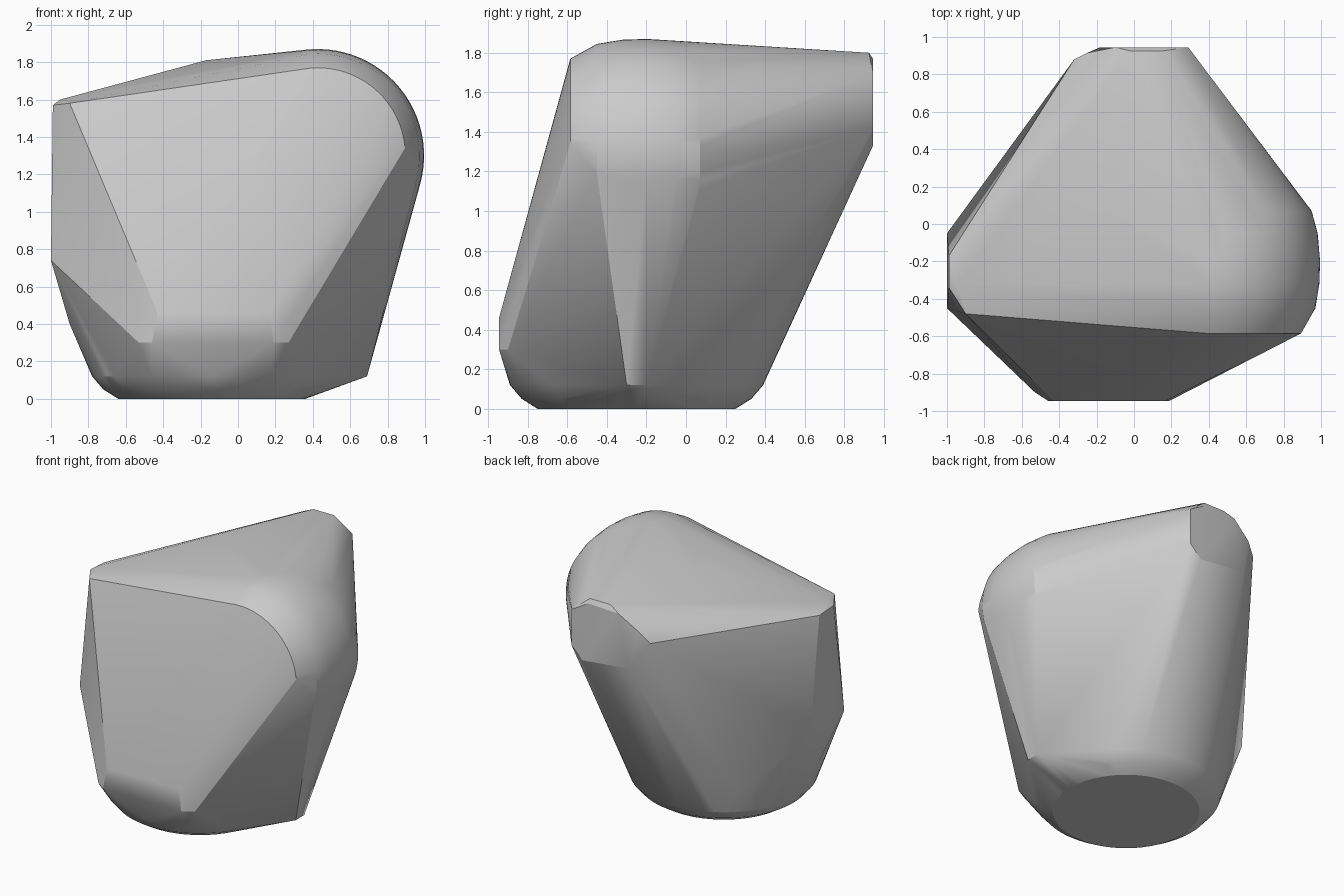
import bpy, bmesh
from math import sin, cos, radians

if "Cube" in bpy.data.objects:
    bpy.data.objects.remove(bpy.data.objects["Cube"])

mat = bpy.data.materials.new("stone_grey")
mat.use_nodes = True
grey = (0.6, 0.6, 0.6, 1)
mat.diffuse_color = grey
mat.node_tree.nodes["Principled BSDF"].inputs["Base Color"].default_value = grey


def ring(a0, a1, steps, place):
    """Points along an arc, positioned by place(cos, sin)."""
    angles = [radians(a0 + (a1 - a0) * i / steps) for i in range(steps + 1)]
    return [place(cos(a), sin(a)) for a in angles]


points = []

# Rounded foot: stacked rings around an upright axis
for r, z in [(0.5, 0), (0.58, 0.05), (0.64, 0.12), (0.69, 0.29)]:
    points += ring(0, 354, 59, lambda c, s: (-0.14 + r * c, -0.25 + r * s, z))

# Rounded shoulder: stacked arcs around a front-to-back axis
for r, y, a0 in [(0.47, -0.585, 5), (0.545, -0.45, -12), (0.566, -0.32, -15),
                 (0.57, -0.2, -15), (0.557, -0.05, -18), (0.525, 0.07, -21)]:
    points += ring(a0, 94, 24, lambda c, s: (0.425 + r * c, y, 1.3 + r * s))

# Front toe
points += [(-0.43, -0.945, 0.46), (0.17, -0.945, 0.46), (-0.46, -0.945, 0.3),
           (0.19, -0.945, 0.3), (-0.53, -0.9, 0.3), (0.27, -0.9, 0.3)]
# Low corner
points += [(0.69, -0.3, 0.12), (0.69, -0.2, 0.12)]
# Flat side
points += [(-1, -0.45, 0.74), (-1, -0.05, 0.74), (-0.99, -0.34, 1.57),
           (-0.99, -0.17, 1.56), (-0.9, -0.48, 1.58), (-0.95, -0.33, 1.6),
           (-0.9, -0.3, 0.4)]
# Top ridge
points += [(-0.17, 0.1, 1.81)]
# Blunt back end
points += [(0.29, 0.945, 1.69), (0.29, 0.945, 1.42), (0.2, 0.945, 1.33),
           (-0.18, 0.945, 1.37), (-0.32, 0.88, 1.57), (-0.25, 0.915, 1.65),
           (-0.1, 0.945, 1.76), (0.15, 0.945, 1.77), (-0.02, 0.925, 1.8),
           (0.15, 0.925, 1.8)]

# Wrap everything in one convex skin
bm = bmesh.new()
for p in points:
    bm.verts.new(p)
bmesh.ops.convex_hull(bm, input=bm.verts[:])
bmesh.ops.delete(bm, geom=[v for v in bm.verts if not v.link_faces], context="VERTS")
bmesh.ops.dissolve_limit(bm, angle_limit=radians(0.5), verts=bm.verts[:], edges=bm.edges[:])
bmesh.ops.recalc_face_normals(bm, faces=bm.faces[:])
mesh = bpy.data.meshes.new("boulder")
bm.to_mesh(mesh)
bm.free()
mesh.materials.append(mat)
boulder = bpy.data.objects.new("boulder", mesh)
bpy.context.collection.objects.link(boulder)
bpy.context.view_layer.objects.active = boulder
boulder.select_set(True)
bpy.ops.object.shade_smooth_by_angle(angle=radians(20))
